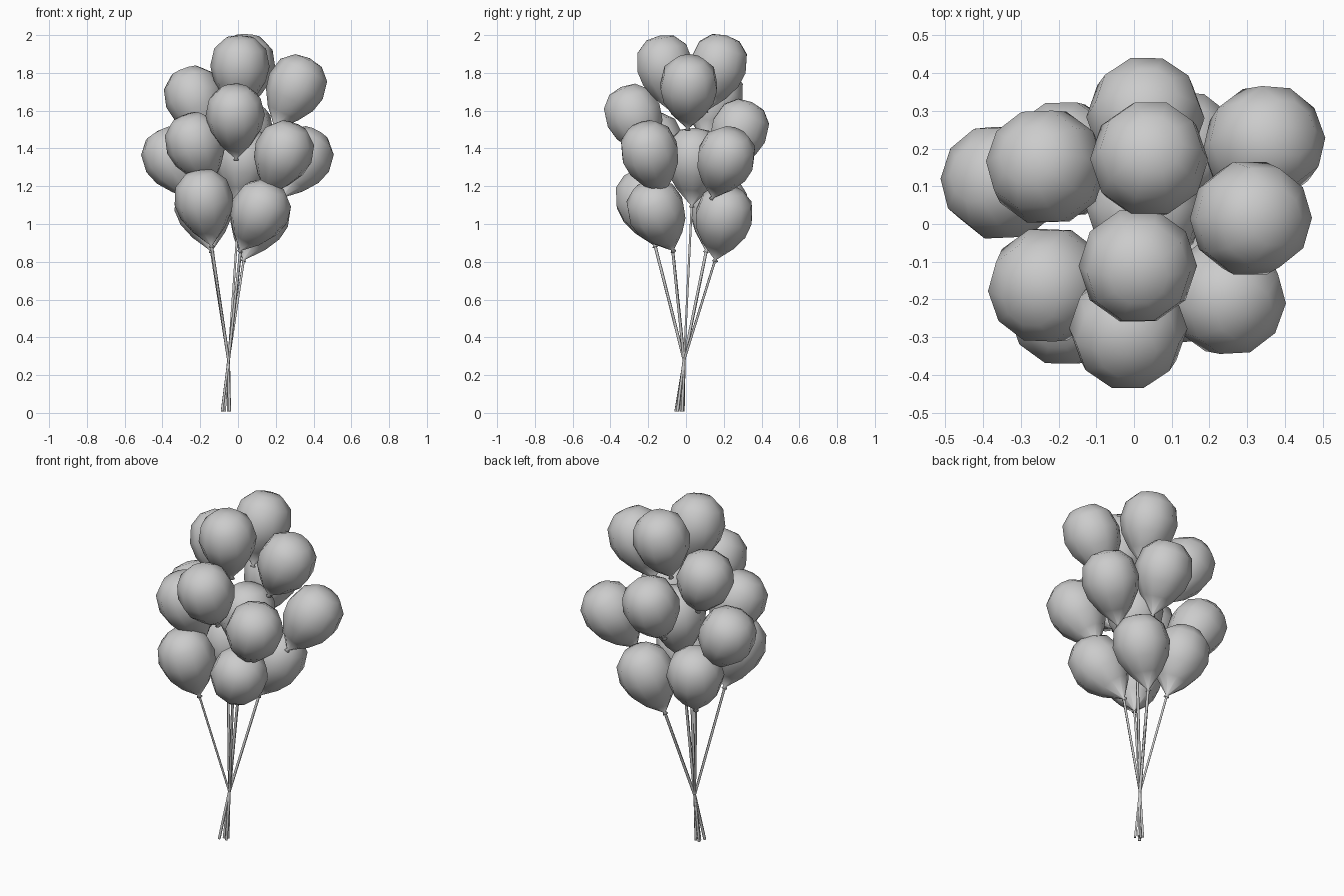
import bpy, bmesh, math
from mathutils import Vector

if "Cube" in bpy.data.objects:
    bpy.data.objects.remove(bpy.data.objects["Cube"])

SIDES = 10
# half outline of a balloon: (radius, height above its neck)
PROFILE = [(0.016, -0.012), (0.008, 0.0), (0.088, 0.085), (0.138, 0.165),
           (0.157, 0.245), (0.137, 0.34), (0.078, 0.396)]
TOP, MID = 0.41, 0.24
KNOT = Vector((-0.05, -0.01, 0.28))


def finish(bm, name):
    bmesh.ops.recalc_face_normals(bm, faces=bm.faces)
    me = bpy.data.meshes.new(name)
    bm.to_mesh(me)
    bm.free()
    for p in me.polygons:
        p.use_smooth = True
    ob = bpy.data.objects.new(name, me)
    bpy.context.collection.objects.link(ob)
    return ob


def balloon(name, centre, slope):
    """Revolved balloon leaning along slope; returns the neck position."""
    bm = bmesh.new()
    rings = [[bm.verts.new((r * math.cos(2 * math.pi * i / SIDES),
                            r * math.sin(2 * math.pi * i / SIDES), z))
              for i in range(SIDES)] for r, z in PROFILE]
    crown = bm.verts.new((0, 0, TOP))
    for i in range(SIDES):
        j = (i + 1) % SIDES
        for a, b in zip(rings, rings[1:]):
            bm.faces.new((a[i], a[j], b[j], b[i]))
        bm.faces.new((rings[-1][i], rings[-1][j], crown))
    bm.faces.new(rings[0][::-1])
    axis = Vector((slope[0], slope[1], 1)).normalized()
    neck = Vector(centre) - axis * MID
    ob = finish(bm, name)
    ob.rotation_euler = Vector((0, 0, 1)).rotation_difference(axis).to_euler()
    ob.location = neck
    return neck


def string(name, points, radius=0.008):
    """Thin square-section string through the points."""
    cu = bpy.data.curves.new(name, 'CURVE')
    cu.dimensions = '3D'
    cu.bevel_depth = radius
    cu.bevel_resolution = 0
    cu.use_fill_caps = True
    sp = cu.splines.new('POLY')
    sp.points.add(len(points) - 1)
    for p, co in zip(sp.points, points):
        p.co = (*co, 1)
    bpy.context.collection.objects.link(bpy.data.objects.new(name, cu))


# upper and middle balloons lean outwards from the middle of the bunch
upper = [(0.01, -0.11, 1.83), (0.04, 0.17, 1.835), (0.305, 0.015, 1.725),
         (-0.23, 0.15, 1.665), (-0.015, -0.275, 1.57), (0.03, 0.28, 1.49),
         (-0.225, -0.16, 1.42), (0.24, -0.19, 1.375), (0.34, 0.21, 1.345),
         (-0.345, 0.11, 1.345)]
for n, c in enumerate(upper):
    balloon(f"balloon_{n + 1}", c, (1.6 * c[0], 1.6 * c[1]))

# lower and central balloons: centre, lean, foot of the string
tied = [((-0.18, -0.22, 1.12), (-0.17, -0.24), (-0.05, -0.02)),
        ((0.115, -0.155, 1.065), (0.5, -0.42), (-0.075, -0.015)),
        ((0.115, 0.2, 1.035), (0.38, 0.2), (-0.085, -0.055)),
        ((-0.18, 0.17, 1.09), (-0.17, 0.27), (-0.045, -0.045)),
        ((0.03, 0.04, 1.34), (0.1, 0.04), (-0.07, -0.03))]
for n, (c, lean, foot) in enumerate(tied):
    neck = balloon(f"tied_balloon_{n + 1}", c, lean)
    string(f"string_{n + 1}", [(*foot, 0.008), KNOT, neck])
